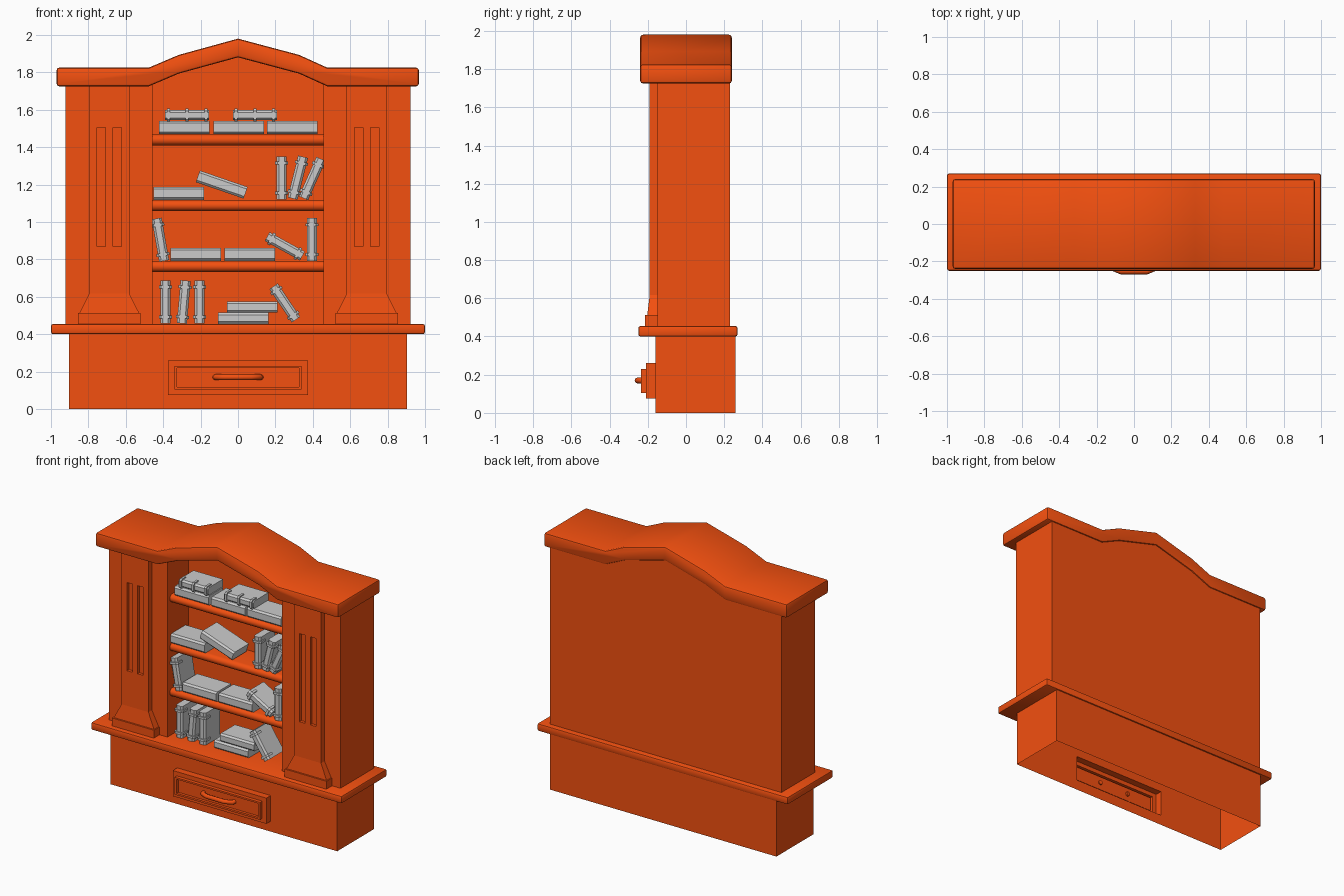
import bpy, bmesh, math

if "Cube" in bpy.data.objects:
    bpy.data.objects.remove(bpy.data.objects["Cube"])

wood = bpy.data.materials.new("wood")
wood.diffuse_color = (0.9, 0.08, 0.005, 1)
wood.use_nodes = True
wood.node_tree.nodes["Principled BSDF"].inputs["Base Color"].default_value = wood.diffuse_color


def finish(name, bm, mat=wood):
    bmesh.ops.recalc_face_normals(bm, faces=bm.faces)
    me = bpy.data.meshes.new(name)
    bm.to_mesh(me)
    bm.free()
    ob = bpy.data.objects.new(name, me)
    bpy.context.collection.objects.link(ob)
    if mat:
        me.materials.append(mat)
    return ob


def activate(ob):
    bpy.ops.object.select_all(action='DESELECT')
    ob.select_set(True)
    bpy.context.view_layer.objects.active = ob


def smooth(ob, angle=35):
    activate(ob)
    bpy.ops.object.shade_smooth_by_angle(angle=math.radians(angle))


def loft(name, loops, caps=True, mat=wood, pieces=None):
    """Skin a stack of matching point loops; 'pieces' allows several stacks in one mesh."""
    bm = bmesh.new()
    for stack in pieces or [loops]:
        rings = [[bm.verts.new(p) for p in loop] for loop in stack]
        n = len(rings[0])
        for a, b in zip(rings, rings[1:]):
            for i in range(n):
                j = (i + 1) % n
                bm.faces.new((a[i], a[j], b[j], b[i]))
        if caps:
            bm.faces.new(rings[0])
            bm.faces.new(rings[-1])
    return finish(name, bm, mat)


def along_x(pts, lo, hi):
    return [[(x, y, z) for y, z in pts] for x in (lo, hi)]


def along_y(pts, lo, hi):
    return [[(x, y, z) for x, z in pts] for y in (lo, hi)]


def rect(a0, a1, b0, b1):
    return [(a0, b0), (a1, b0), (a1, b1), (a0, b1)]


def box(name, x0, x1, y0, y1, z0, z1):
    return loft(name, along_y(rect(x0, x1, z0, z1), y0, y1))


def bevel(ob, width, segments=2):
    m = ob.modifiers.new("bevel", 'BEVEL')
    m.width, m.segments = width, segments
    m.limit_method, m.angle_limit = 'ANGLE', math.radians(50)
    activate(ob)
    bpy.ops.object.modifier_apply(modifier=m.name)
    smooth(ob)


# Base: hollow, open underneath, with the stepped drawer front pushed out of it
steps = [(0.903, 0.0, 0.41, 0.26), (0.903, 0.0, 0.41, -0.16),
         (0.373, 0.075, 0.26, -0.16), (0.373, 0.075, 0.26, -0.21),
         (0.34, 0.105, 0.23, -0.21), (0.34, 0.105, 0.23, -0.235),
         (0.325, 0.118, 0.218, -0.235), (0.325, 0.118, 0.218, -0.215)]
base = loft("base_with_drawer", [[(x, y, z) for x, z in rect(-w, w, z0, z1)]
                                 for w, z0, z1, y in steps])
bm = bmesh.new()
bm.from_mesh(base.data)
bottom = [f for f in bm.faces if all(v.co.z < 0.001 for v in f.verts)]
bmesh.ops.delete(bm, geom=bottom, context='FACES')
bm.to_mesh(base.data)
bm.free()

# Drawer handle: bowed tube
cu = bpy.data.curves.new("drawer_handle", 'CURVE')
cu.dimensions = '3D'
cu.bevel_depth, cu.bevel_resolution, cu.use_fill_caps = 0.016, 2, True
sp = cu.splines.new('POLY')
path = [(-0.122, -0.205), (-0.118, -0.235), (-0.07, -0.253),
        (0.07, -0.253), (0.118, -0.235), (0.122, -0.205)]
sp.points.add(len(path) - 1)
for p, (x, y) in zip(sp.points, path):
    p.co = (x, y, 0.17, 1)
cu.materials.append(wood)
handle = bpy.data.objects.new("drawer_handle", cu)
bpy.context.collection.objects.link(handle)
activate(handle)
bpy.ops.object.convert(target='MESH')
smooth(bpy.context.object, 60)

# Countertop slab
bevel(box("counter_slab", -1, 1, -0.25, 0.27, 0.40, 0.455), 0.012)

# Crown: arched moulding of constant thickness
arch = [(-0.97, 1.825), (-0.477, 1.825), (-0.317, 1.893), (0, 1.98),
        (0.327, 1.893), (0.477, 1.825), (0.967, 1.825)]
lower = [(x, z - 0.1) for x, z in reversed(arch)]
bevel(loft("crown", along_y(arch + lower, -0.24, 0.24)), 0.014)

# Back panel, following the arch up into the crown
inner = [(x, z - 0.05) for x, z in arch[1:-1]]
loft("back_panel", along_y(inner + [(0.477, 0.45), (-0.477, 0.45)], 0.09, 0.23))

# Side cabinets and fluted pilasters
for s, side in ((-1, "left"), (1, "right")):
    xs = sorted((s * 0.457, s * 0.922))
    box(side + "_cabinet", xs[0], xs[1], -0.15, 0.23, 0.45, 1.745)
    c = s * 0.688
    rings = [(0.167, -0.215, 0.45), (0.167, -0.215, 0.512), (0.16, -0.203, 0.512),
             (0.107, -0.19, 0.617), (0.107, -0.19, 1.745)]
    pil = loft(side + "_pilaster", [[(x, y, z) for x, y in rect(c - w, c + w, yf, -0.14)]
                                    for w, yf, z in rings])
    for dx in (-0.043, 0.043):
        cut = box("flute_cutter", c + dx - 0.022, c + dx + 0.022, -0.25, -0.168, 0.87, 1.505)
        cut.hide_render = True
        m = pil.modifiers.new("flute", 'BOOLEAN')
        m.operation, m.object, m.solver = 'DIFFERENCE', cut, 'EXACT'
        activate(pil)
        bpy.ops.object.modifier_apply(modifier=m.name)
        bpy.data.objects.remove(cut)

# Shelves with rounded front edge
for i, z in enumerate((0.762, 1.088, 1.439)):
    r = 0.029
    nose = [(-0.095 - r * math.sin(t * math.pi / 6), z + r * math.cos(t * math.pi / 6))
            for t in range(7)]
    smooth(loft(f"shelf_{i + 1}", along_x(nose + [(0.1, z - r), (0.1, z + r)], -0.46, 0.46)))


# Books: length along local x, spine towards the front
def cover(thick, depth, grow=0.0, back=None):
    t, f, ch = thick / 2 + grow, -depth / 2 - grow, 0.012
    b = depth / 2 if back is None else back
    return [(b, -t), (b, t), (f + ch, t), (f, t - ch), (f, ch - t), (f + ch, -t)]


count = 0


def book(x, z, tilt=0, length=0.27, thick=0.07, ribs=()):
    global count
    count += 1
    pieces = [along_x(cover(thick, 0.17), -length / 2, length / 2)]
    for u in ribs:
        pieces.append(along_x(cover(thick, 0.17, 0.008, -0.035), u - 0.008, u + 0.008))
    ob = loft(f"book_{count}", None, mat=None, pieces=pieces)
    ob.location = (x, -0.035, z)
    ob.rotation_euler.y = math.radians(tilt)


# plain books: x, z, tilt, thickness
for x, z, tilt, t in [(-0.288, 1.505, 0, 0.07), (0.005, 1.505, 0, 0.07), (0.29, 1.505, 0, 0.07),
                      (-0.318, 1.153, 0, 0.07), (-0.087, 1.2, 19, 0.066),
                      (-0.225, 0.827, 0, 0.07), (0.062, 0.827, 0, 0.07),
                      (0.027, 0.485, 0, 0.06), (0.075, 0.545, 0, 0.06)]:
    book(x, z, tilt, thick=t)

# ribbed books lying on the top stack
for x in (-0.272, 0.09):
    book(x, 1.571, 0, 0.235, 0.054, (-0.1, 0, 0.1))

# ribbed books standing or leaning
for x, z, tilt in [(0.233, 1.236, 90), (0.32, 1.237, -76), (0.397, 1.232, -66),
                   (-0.415, 0.905, 80), (0.25, 0.87, 29), (0.395, 0.905, 90),
                   (-0.388, 0.572, 90), (-0.29, 0.572, -85), (-0.205, 0.572, 90),
                   (0.25, 0.567, 56)]:
    book(x, z, tilt, 0.23 if abs(tilt) > 60 else 0.215, 0.054, (-0.08, 0.08))
